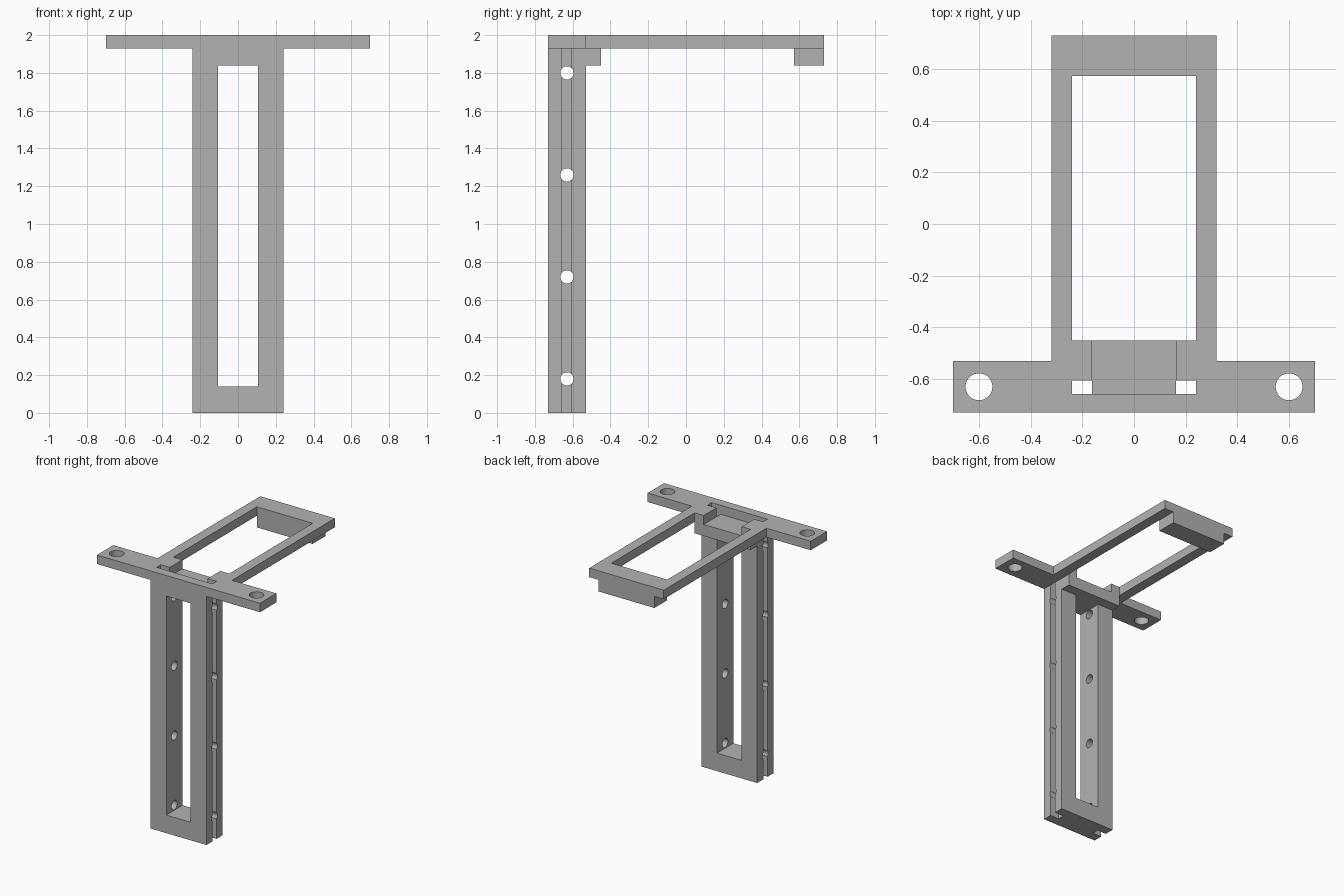
import bpy
import math

if "Cube" in bpy.data.objects:
    bpy.data.objects.remove(bpy.data.objects["Cube"], do_unlink=True)

GREY = (0.45, 0.45, 0.45, 1)
grey = bpy.data.materials.new("plain grey")
grey.use_nodes = True
grey.diffuse_color = GREY
grey.node_tree.nodes["Principled BSDF"].inputs["Base Color"].default_value = GREY

FRONT, BACK = -0.73, 0.73
TOP, PLATE_Z, LIP_Z = 2.0, 1.93, 1.84
COL_BACK, SHELF_BACK = -0.53, -0.45
GROOVE = (-0.657, -0.605)
HOLE_Y = -0.63


def prism(name, half, z0, z1):
    """Extrude a left-right symmetric outline, given as its right half."""
    outline = half + [(-x, y) for x, y in reversed(half)]
    n = len(outline)
    verts = [(x, y, z) for z in (z0, z1) for x, y in outline]
    faces = [tuple(reversed(range(n))), tuple(range(n, 2 * n))]
    faces += [(i, (i + 1) % n, (i + 1) % n + n, i + n) for i in range(n)]
    mesh = bpy.data.meshes.new(name)
    mesh.from_pydata(verts, [], faces)
    mesh.materials.append(grey)
    obj = bpy.data.objects.new(name, mesh)
    bpy.context.collection.objects.link(obj)
    return obj


def box(name, hx, y0, y1, z0, z1):
    return prism(name, [(hx, y0), (hx, y1)], z0, z1)


def rod(radius, length, location, rotation=(0, 0, 0)):
    bpy.ops.mesh.primitive_cylinder_add(vertices=48, radius=radius, depth=length,
                                        location=location, rotation=rotation)
    obj = bpy.context.object
    obj.data.materials.append(grey)
    return obj


def cut(obj, cutters):
    """Subtract each cutter, then discard it."""
    bpy.ops.object.select_all(action="DESELECT")
    bpy.context.view_layer.objects.active = obj
    obj.select_set(True)
    for cutter in cutters:
        cutter.hide_render = True
        mod = obj.modifiers.new("cut", "BOOLEAN")
        mod.operation = "DIFFERENCE"
        mod.solver = "EXACT"
        mod.object = cutter
        bpy.ops.object.modifier_apply(modifier=mod.name)
        bpy.data.objects.remove(cutter, do_unlink=True)
    bpy.ops.object.shade_smooth_by_angle(angle=math.radians(30))


# Upright column: side grooves, long window and four cross holes
column = prism("column", [(0.24, FRONT), (0.24, GROOVE[0]), (0.163, GROOVE[0]),
                          (0.163, GROOVE[1]), (0.24, GROOVE[1]), (0.24, COL_BACK)],
               0, PLATE_Z)
window = box("window_cutter", 0.105, -1, 0, 0.14, LIP_Z)
cross_holes = [rod(0.035, 1, (0, HOLE_Y, 0.18 + 0.54 * i), (0, math.pi / 2, 0))
               for i in range(4)]
cut(column, [window] + cross_holes)

# Top plate: crossbar and rectangular frame, with a T-shaped socket
plate = prism("top_plate", [(0.70, FRONT), (0.70, COL_BACK), (0.32, COL_BACK),
                            (0.32, BACK)], PLATE_Z, TOP)
opening = prism("opening_cutter", [(0.24, GROOVE[0]), (0.24, GROOVE[1]),
                                   (0.163, GROOVE[1]), (0.163, SHELF_BACK),
                                   (0.24, SHELF_BACK), (0.24, 0.573)], 1.8, 2.2)
bolt_holes = [rod(0.052, 1, (side * 0.6, HOLE_Y, TOP)) for side in (-1, 1)]
cut(plate, [opening] + bolt_holes)

# Shelf behind the column and matching lip under the far end
box("front_shelf", 0.24, COL_BACK, SHELF_BACK, LIP_Z, PLATE_Z)
box("rear_lip", 0.24, 0.573, BACK, LIP_Z, PLATE_Z)
